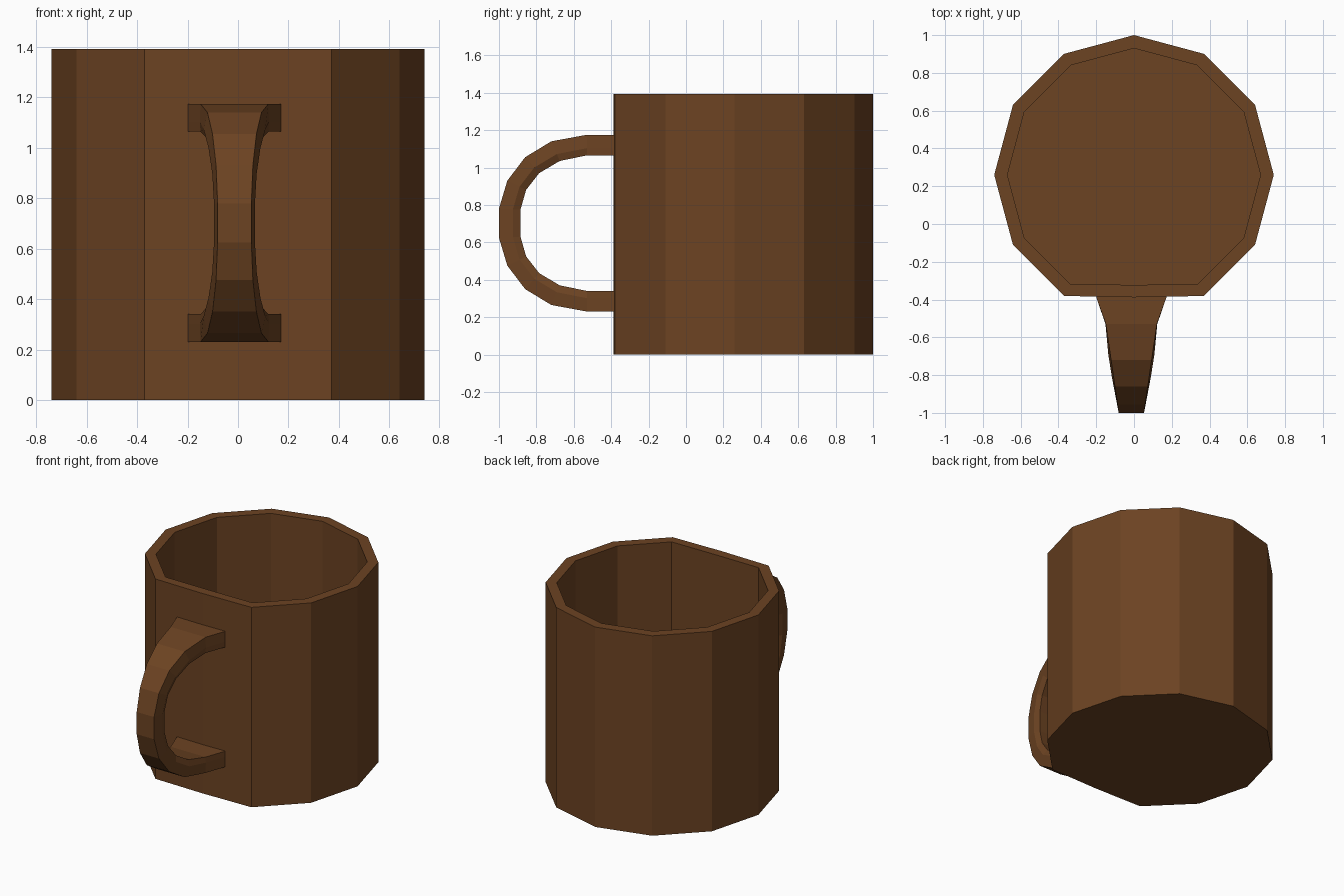
import bpy
from math import sin, cos, pi

if "Cube" in bpy.data.objects:
    bpy.data.objects.remove(bpy.data.objects["Cube"])

brown = bpy.data.materials.new("brown")
brown.diffuse_color = (0.15, 0.056, 0.016, 1)
brown.use_nodes = True
brown.node_tree.nodes["Principled BSDF"].inputs["Base Color"].default_value = brown.diffuse_color


def make_object(name, verts, faces):
    mesh = bpy.data.meshes.new(name)
    mesh.from_pydata(verts, [], faces)
    mesh.materials.append(brown)
    obj = bpy.data.objects.new(name, mesh)
    bpy.context.collection.objects.link(obj)
    return obj


def loft(name, rings):
    """Skin a list of equal-sized rings and cap both ends."""
    n = len(rings[0])
    verts = [v for ring in rings for v in ring]
    faces = [(r * n + i, r * n + (i + 1) % n, (r + 1) * n + (i + 1) % n, (r + 1) * n + i)
             for r in range(len(rings) - 1) for i in range(n)]
    faces.append(tuple(range(n))[::-1])
    faces.append(tuple(range((len(rings) - 1) * n, len(rings) * n)))
    return make_object(name, verts, faces)


# Cup body: twelve sides, with the front corner flattened for the handle
def cup_ring(radius, z, front_y):
    ring = [(radius * cos(i * pi / 6), 0.26 + radius * sin(i * pi / 6), z) for i in range(12)]
    ring[9] = (0, front_y, z)
    return ring


loft("cup_body", [
    cup_ring(0.74, 0, -0.388), cup_ring(0.74, 1.393, -0.388),
    cup_ring(0.67, 1.393, -0.322), cup_ring(0.67, 0.07, -0.322)])

# Handle: upper half as (outer y, z), (inner y, z), outer half width, ridge half width
upper = [
    ((-0.37, 1.175), (-0.37, 1.065), 0.185, 0.185),
    ((-0.39, 1.175), (-0.39, 1.065), 0.185, 0.185),
    ((-0.53, 1.175), (-0.53, 1.065), 0.135, 0.137),
    ((-0.72, 1.14), (-0.675, 1.035), 0.107, 0.122),
    ((-0.86, 1.055), (-0.785, 0.97), 0.087, 0.103),
    ((-0.955, 0.93), (-0.855, 0.88), 0.073, 0.088),
    ((-1.0, 0.78), (-0.885, 0.775), 0.067, 0.081),
]
MID_Z, MID_X = 0.7025, -0.014


def handle_ring(station, flip):
    (oy, oz), (iy, iz), w, ridge = station
    if flip:
        oz, iz = 2 * MID_Z - oz, 2 * MID_Z - iz
    my, mz = oy + 0.65 * (iy - oy), oz + 0.65 * (iz - oz)
    return [(MID_X + x, y, z) for x, y, z in (
        (w, oy, oz), (ridge, my, mz), (w, iy, iz),
        (-w, iy, iz), (-ridge, my, mz), (-w, oy, oz))]


handle = loft("handle", [handle_ring(s, False) for s in upper]
              + [handle_ring(s, True) for s in reversed(upper)])

# Make the handle's normals point outward
import bmesh
bm = bmesh.new()
bm.from_mesh(handle.data)
bmesh.ops.recalc_face_normals(bm, faces=bm.faces)
bm.to_mesh(handle.data)
bm.free()
